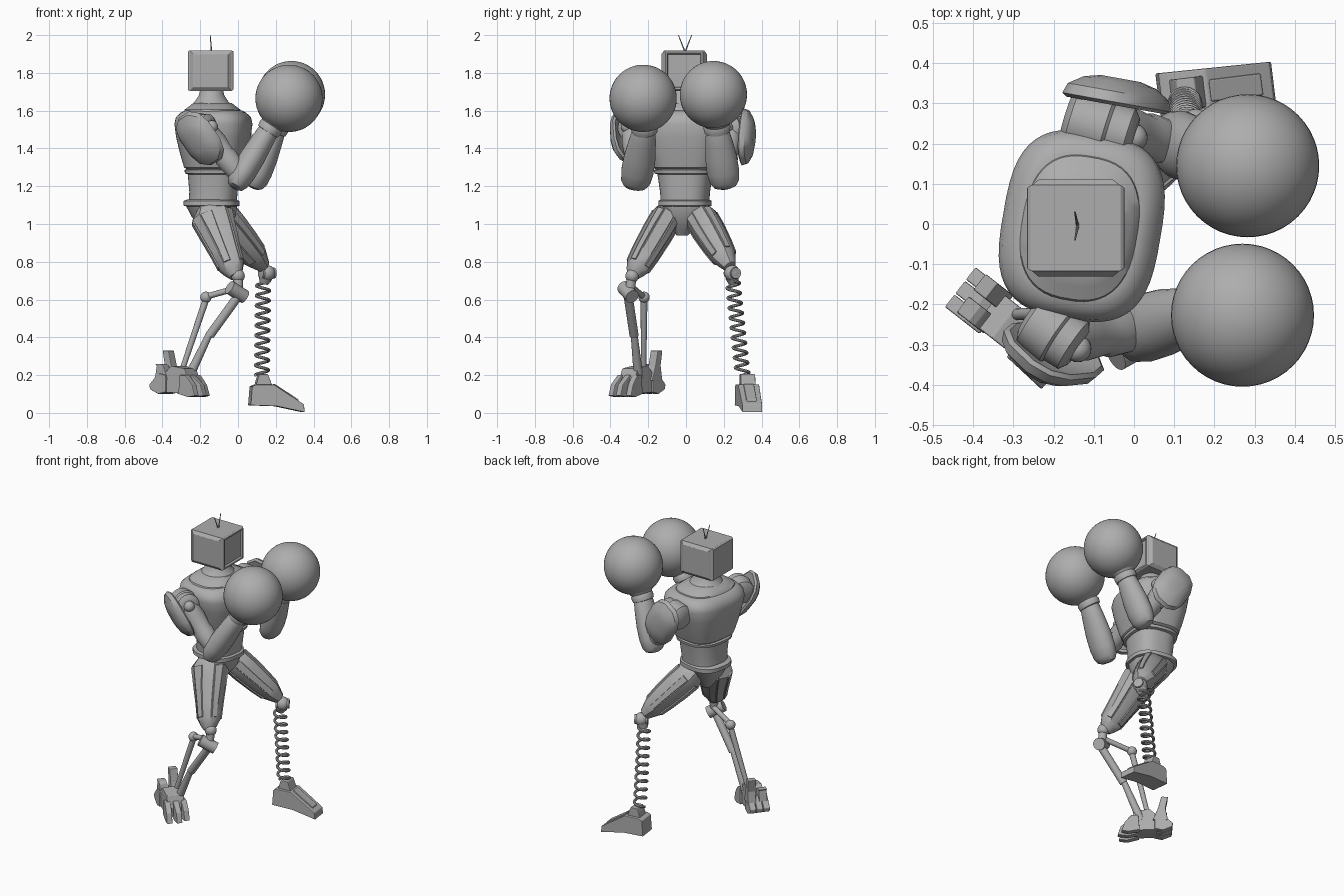
import bpy, bmesh, math
from math import sin, cos, pi, copysign
from mathutils import Vector, Matrix

if "Cube" in bpy.data.objects:
    bpy.data.objects.remove(bpy.data.objects["Cube"], do_unlink=True)

GREY = (0.42, 0.42, 0.42, 1)
metal = bpy.data.materials.new("plain_grey")
metal.use_nodes = True
metal.diffuse_color = GREY
metal.node_tree.nodes["Principled BSDF"].inputs["Base Color"].default_value = GREY
smooth_parts = []


def finish(name, bm, smooth=True, bevel=0):
    bmesh.ops.recalc_face_normals(bm, faces=bm.faces)
    mesh = bpy.data.meshes.new(name)
    bm.to_mesh(mesh)
    bm.free()
    ob = bpy.data.objects.new(name, mesh)
    bpy.context.collection.objects.link(ob)
    mesh.materials.append(metal)
    if bevel:
        mod = ob.modifiers.new("edge_bevel", "BEVEL")
        mod.width, mod.segments = bevel, 2
    if smooth:
        smooth_parts.append(ob)
    return ob


def skin(rings):
    """Skin a list of point rings and cap both ends."""
    bm = bmesh.new()
    loops = [[bm.verts.new(p) for p in ring] for ring in rings]
    n = len(loops[0])
    for a, b in zip(loops, loops[1:]):
        for i in range(n):
            j = (i + 1) % n
            bm.faces.new((a[i], a[j], b[j], b[i]))
    bm.faces.new(loops[0][::-1])
    bm.faces.new(loops[-1])
    return bm


def section(centre, u, v, ru, rv, sides, power):
    def bend(c):
        return copysign(abs(c) ** (2 / power), c)
    angles = [2 * pi * (i + 0.5) / sides for i in range(sides)]
    return [centre + u * ru * bend(cos(a)) + v * rv * bend(sin(a)) for a in angles]


def body(name, rows, turn=0, sides=40, power=2.6):
    """Upright loft from rows of x, y, z, depth, width."""
    u, v = Vector((cos(turn), sin(turn), 0)), Vector((-sin(turn), cos(turn), 0))
    return finish(name, skin([section(Vector(r[:3]), u, v, r[3], r[4], sides, power) for r in rows]))


def limb(name, p0, p1, profile, sides=24, ref=(0, 1, 0), power=2, panels=False):
    """Loft along p0 to p1 with rows of position, radius along ref, other radius."""
    p0, p1 = Vector(p0), Vector(p1)
    axis = (p1 - p0).normalized()
    u = Vector(ref)
    u = (u - axis * u.dot(axis)).normalized()
    v = axis.cross(u)
    bm = skin([section(p0.lerp(p1, t), u, v, a, b, sides, power) for t, a, b in profile])
    if panels:  # long raised panel on every other side
        bmesh.ops.recalc_face_normals(bm, faces=bm.faces)
        bm.faces.ensure_lookup_table()
        plates = [bm.faces[r * sides + i] for r in range(1, len(profile) - 3)
                  for i in range(0, sides, 2)]
        bmesh.ops.inset_region(bm, faces=plates, thickness=.006, depth=0)
        bmesh.ops.inset_region(bm, faces=plates, thickness=.002, depth=.007)
    return finish(name, bm)


def rod(name, p0, p1, r, r2=None, sides=20):
    r2 = r if r2 is None else r2
    return limb(name, p0, p1, [(0, r, r), (1, r2, r2)], sides, (0.3, 0.9, 0.2))


def ball(name, centre, r, seg=24):
    bm = bmesh.new()
    bmesh.ops.create_uvsphere(bm, u_segments=seg, v_segments=seg // 2, radius=r,
                              matrix=Matrix.Translation(centre))
    return finish(name, bm)


def prism(name, outline, width, place, turn, tip=1, bevel=0.004):
    """Side outline given as along, height; extruded sideways, narrowing to the tip."""
    far = max(p[0] for p in outline)
    m = Matrix.Translation(place) @ Matrix.Rotation(math.radians(turn), 4, 'Z')
    rings = []
    for s in (-1, 1):
        rings.append([m @ Vector((a, s * width / 2 * (1 + (tip - 1) * max(a, 0) / far), h))
                      for a, h in outline])
    return finish(name, skin(rings), False, bevel)


# Torso, built upwards from the crotch
TURN = -0.17
body("pelvis", [(-.13, -.02, .94, .035, .03), (-.13, -.015, .97, .06, .05),
                (-.13, -.01, 1.04, .115, .10), (-.14, -.005, 1.1, .135, .13)], TURN, 12)
body("belt", [(-.14, -.005, 1.092, .125, .125), (-.14, -.005, 1.097, .146, .138),
              (-.14, -.005, 1.122, .146, .138), (-.14, -.005, 1.13, .125, .125)], TURN)
body("abdomen", [(-.135, -.005, 1.1, .125, .125), (-.13, -.005, 1.17, .125, .13),
                 (-.13, -.005, 1.27, .133, .145)], TURN)
body("chest_rim", [(-.13, -.005, 1.262, .13, .14), (-.13, -.005, 1.268, .147, .16),
                   (-.13, -.005, 1.285, .15, .163), (-.13, -.005, 1.292, .14, .15)], TURN)
body("chest", [(-.13, -.005, 1.285, .13, .145), (-.13, -.005, 1.3, .15, .168),
               (-.13, -.005, 1.38, .172, .195), (-.13, -.005, 1.46, .19, .215),
               (-.13, -.005, 1.53, .198, .234), (-.13, -.005, 1.565, .19, .228),
               (-.13, -.005, 1.59, .164, .205), (-.13, -.005, 1.6, .145, .18)], TURN, 48, 3)
body("collar", [(-.135, -.01, 1.58, .15, .19), (-.135, -.01, 1.606, .142, .178),
                (-.135, -.01, 1.622, .122, .145), (-.135, -.01, 1.64, .1, .11)], TURN, 48)
body("neck", [(-.14, -.01, 1.62, .115, .12), (-.14, -.01, 1.65, .088, .09),
              (-.14, -.01, 1.68, .068, .07), (-.14, -.01, 1.72, .058, .06)], 0, 32, 2)

# Head: boxy set with chamfered raised sides and a recessed screen at the front
bm = bmesh.new()
bmesh.ops.create_cube(bm, size=1, matrix=Matrix.Translation((-.145, -.01, 1.812))
                      @ Matrix.Diagonal((.224, .214, .214, 1)))
bmesh.ops.recalc_face_normals(bm, faces=bm.faces)
ends = [f for f in bm.faces if abs(f.normal.x) > 0.5]
flanks = [f for f in bm.faces if abs(f.normal.y) > 0.5]
screen = [f for f in ends if f.normal.x > 0.5]
bmesh.ops.inset_individual(bm, faces=ends, thickness=.01, depth=.009)
bmesh.ops.inset_individual(bm, faces=screen, thickness=.014, depth=0)
bmesh.ops.inset_individual(bm, faces=screen, thickness=.006, depth=-.012)
bmesh.ops.inset_individual(bm, faces=flanks, thickness=.004, depth=0)
bmesh.ops.inset_individual(bm, faces=flanks, thickness=.024, depth=.014)
finish("head", bm, False, .003)
for side, y in (("left", .03), ("right", -.04)):
    rod(side + "_antenna", (-.14, -.005, 1.91), (-.147, y, 2.0), .004, .002, 8)

# Arms: shoulder joint, upper arm, forearm, glove and shoulder shield
ARMS = {
    "right": [(-.25, -.235, 1.5), (-.14, -.31, 1.515), (.015, -.262, 1.25), (.165, -.22, 1.5),
              (.27, -.227, 1.665), (-.195, -.308, 1.458), (-.23, -.362, 1.43)],
    "left": [(-.155, .262, 1.5), (.0, .215, 1.51), (.105, .2, 1.25), (.2, .165, 1.5),
             (.283, .145, 1.685), (-.045, .295, 1.46), (-.033, .362, 1.46)],
}
for side, (inner, cap, elbow, wrist, fist, back, front) in ARMS.items():
    limb(side + "_shoulder", inner, cap, [(-.1, .05, .05), (0, .076, .076), (.55, .08, .08),
         (.6, .072, .072), (.9, .07, .07), (1, .05, .05), (1.01, .035, .035), (.94, .032, .032)],
         28, (0, 0, 1))
    ball(side + "_shoulder_pivot", cap, .034)
    mid = Vector(inner).lerp(Vector(cap), .6)
    limb(side + "_upper_arm", mid, elbow, [(0, .06, .06), (.3, .066, .066), (.55, .056, .056),
         (.6, .062, .062), (1, .05, .05)])
    limb(side + "_forearm", elbow, wrist,
         [(-.24, .03, .025), (-.2, .06, .045), (-.1, .078, .06), (.1, .086, .067),
          (.4, .084, .067), (.75, .072, .06), (.95, .062, .055), (1.02, .055, .05)], 28)
    limb(side + "_glove_cuff", wrist, fist,
         [(-.08, .055, .05), (-.06, .068, .062), (.08, .072, .066), (.14, .066, .062),
          (.3, .085, .085), (.5, .13, .13), (.6, .14, .14)], 32)
    ball(side + "_boxing_glove", fist, .178, 48)
    limb(side + "_shoulder_shield", back, front,
         [(.4, .05, .04), (0, .142, .104), (.12, .156, .114), (.5, .146, .106),
          (.85, .105, .075), (1, .06, .04)], 12, (-.5, 0, .8), 2.6)

# Thighs with long raised panels
limb("right_thigh", (-.16, -.065, 1.1), (-.02, -.275, .74),
     [(.03, .06, .06), (.17, .114, .08), (.4, .1, .08), (.7, .08, .074), (.9, .07, .065),
      (.98, .052, .05), (1.05, .032, .032)], 10, (.9, 0, 0), 2.3, True)
limb("left_thigh", (-.14, .04, 1.1), (.15, .24, .76),
     [(.05, .05, .05), (.2, .084, .088), (.4, .084, .086), (.62, .076, .078), (.8, .065, .067),
      (.87, .052, .053), (.96, .034, .034)], 10, (.5, .8, 0), 2.3, True)

# Right lower leg: hinged struts
ball("right_knee", (.0, -.285, .725), .036)
rod("right_knee_link", (0, -.285, .74), (.0, -.3, .62), .026)
rod("right_knee_drum", (-.045, -.33, .665), (.035, -.285, .615), .037)
rod("right_back_link", (-.01, -.28, .66), (-.17, -.225, .615), .016)
ball("right_back_joint", (-.17, -.222, .612), .03)
rod("right_back_strut", (-.17, -.222, .6), (-.305, -.225, .2), .018, .014)
rod("right_main_strut", (-.005, -.305, .61), (-.15, -.275, .41), .024, .024)
rod("right_lower_strut", (-.15, -.275, .42), (-.265, -.25, .18), .018, .026)

# Right foot: narrow clawed foot with parallel toes, heel claws and a raised fin
AIM = -38


def foot_spot(offset):
    return (-.307 + .61 * offset, -.255 + .79 * offset, 0)


prism("right_foot_core", [(-.09, .11), (-.1, .18), (-.02, .25), (.07, .235), (.1, .16), (.09, .1)],
      .105, foot_spot(0), AIM)
for i, (offset, splay, reach) in enumerate(((-.043, -6, .01), (0, 0, .02), (.043, 4, 0))):
    prism(f"right_toe_{i + 1}", [(.04, .1), (.05, .2), (.09, .2), (.13 + reach, .15),
          (.15 + reach, .09), (.11, .083)], .039, foot_spot(offset), AIM + splay, .85)
    prism(f"right_heel_claw_{i + 1}", [(.05, .11), (.05, .2), (.1, .21), (.16, .15), (.155, .125),
          (.1, .1)], .039, foot_spot(offset), AIM + 180)
for i, (offset, height) in enumerate(((.04, .33), (-.03, .26))):
    prism(f"right_heel_fin_{i + 1}", [(.04, .17), (.07, .25), (.09, height), (.13, height),
          (.115, .25), (.13, .17)], .05, foot_spot(offset), AIM + 180)

# Left lower leg: coil spring between knee and ankle
ball("left_knee", (.155, .245, .74), .042)
rod("left_knee_pin", (.12, .225, .74), (.19, .265, .74), .03)
rod("left_spring_cap", (.145, .245, .715), (.137, .25, .685), .036, .024)
top, low = Vector((.133, .247, .70)), Vector((.127, .3, .2))
TURNS, STEPS = 9.5, 20
curve = bpy.data.curves.new("spring_path", 'CURVE')
curve.dimensions = '3D'
curve.bevel_depth, curve.bevel_resolution, curve.use_fill_caps = .0085, 2, True
spline = curve.splines.new('POLY')
count = int(TURNS * STEPS)
spline.points.add(count)
for i, pt in enumerate(spline.points):
    a = 2 * pi * i / STEPS
    c = top.lerp(low, i / count)
    pt.co = (c.x + .035 * cos(a), c.y + .035 * sin(a), c.z, 1)
path = bpy.data.objects.new("spring_path", curve)
bpy.context.collection.objects.link(path)
spring_mesh = bpy.data.meshes.new_from_object(path)
bpy.data.objects.remove(path)
spring = bpy.data.objects.new("left_spring", spring_mesh)
bpy.context.collection.objects.link(spring)
spring_mesh.materials.clear()
spring_mesh.materials.append(metal)
smooth_parts.append(spring)

# Left foot: wedge shoe with ankle block and instep plate
HEEL = (.06, .316, 0)
prism("left_foot", [(0, .04), (.008, .14), (.03, .15), (.125, .15), (.285, .045), (.29, .003), (.14, .035)],
      .118, HEEL, 7, .9)
prism("left_ankle", [(.03, .14), (.04, .18), (.05, .205), (.095, .205), (.12, .14)], .078, HEEL, 7)
prism("left_instep_plate", [(.13, .13), (.13, .155), (.26, .071), (.26, .05)], .055, HEEL, 7)

# Smooth shading that keeps the hard edges
bpy.ops.object.select_all(action='DESELECT')
for ob in smooth_parts:
    ob.select_set(True)
bpy.context.view_layer.objects.active = smooth_parts[0]
bpy.ops.object.shade_smooth_by_angle(angle=math.radians(35))
